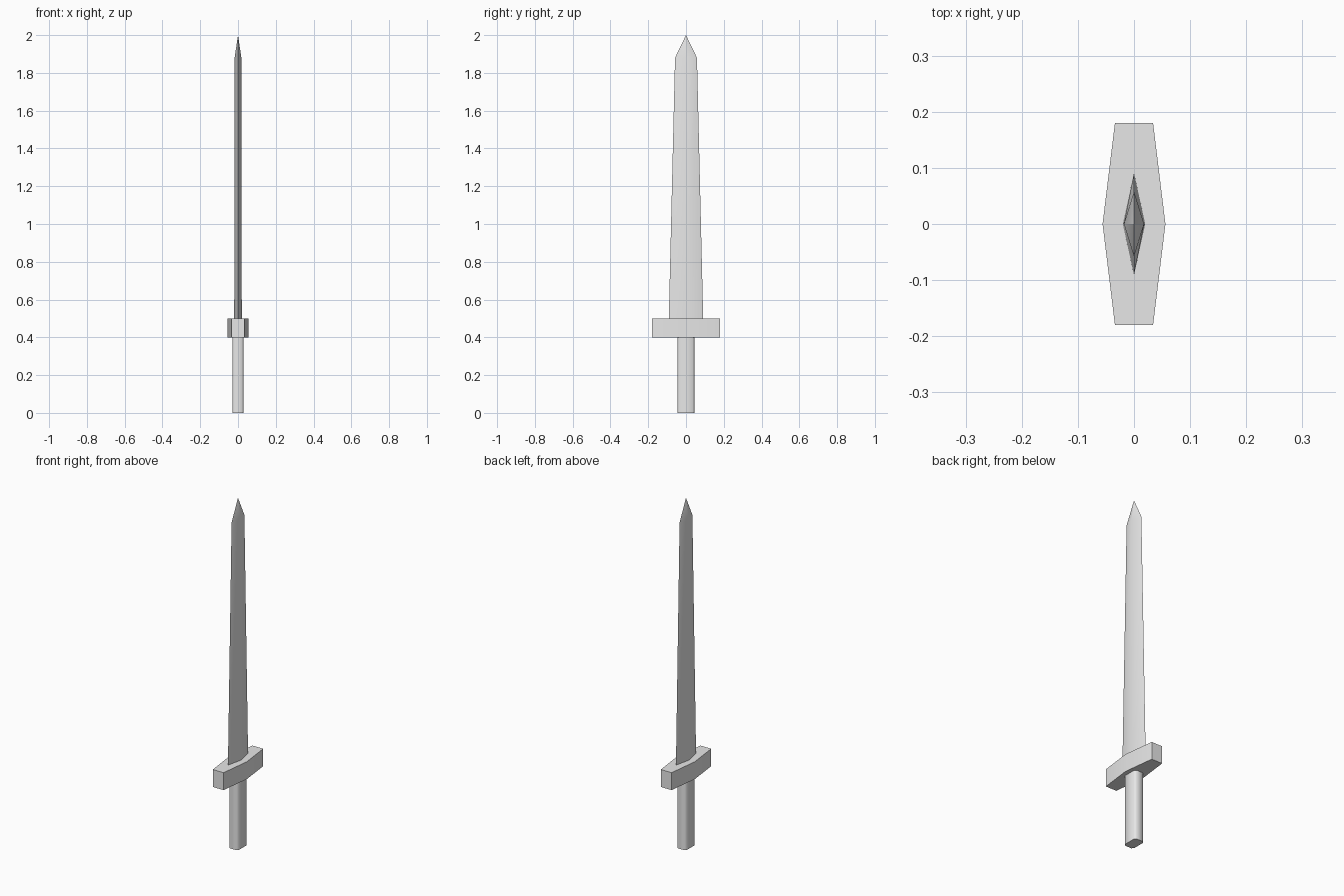
import bpy
import bmesh
import math

cube = bpy.data.objects.get("Cube")
if cube:
    bpy.data.objects.remove(cube, do_unlink=True)

# One plain grey for the whole sword
grey = bpy.data.materials.new("grey")
grey.use_nodes = True
colour = (0.8, 0.8, 0.8, 1)
grey.diffuse_color = colour
grey.node_tree.nodes["Principled BSDF"].inputs["Base Color"].default_value = colour


def mirrored(quarter):
    """Complete an outline from its +x +y quarter, listed from the x side to the y side."""
    half = quarter + [(-x, y) for x, y in reversed(quarter) if x > 0]
    return half + [(-x, -y) for x, y in half if (-x, -y) not in half]


def loft(name, sections, tip=None, smooth_angle=30):
    """Join (height, outline) sections, ending in a flat cap or a point."""
    bm = bmesh.new()
    rings = [[bm.verts.new((x, y, z)) for x, y in outline] for z, outline in sections]
    count = len(rings[0])
    for low, high in zip(rings, rings[1:]):
        for i in range(count):
            j = (i + 1) % count
            bm.faces.new((low[i], low[j], high[j], high[i]))
    bm.faces.new(rings[0][::-1])
    if tip is None:
        bm.faces.new(rings[-1])
    else:
        point = bm.verts.new((0, 0, tip))
        for i in range(count):
            bm.faces.new((rings[-1][i], rings[-1][(i + 1) % count], point))
    bmesh.ops.recalc_face_normals(bm, faces=bm.faces)
    mesh = bpy.data.meshes.new(name)
    bm.to_mesh(mesh)
    bm.free()
    mesh.materials.append(grey)
    obj = bpy.data.objects.new(name, mesh)
    bpy.context.collection.objects.link(obj)
    bpy.ops.object.select_all(action='DESELECT')
    obj.select_set(True)
    bpy.context.view_layer.objects.active = obj
    bpy.ops.object.shade_smooth_by_angle(angle=math.radians(smooth_angle))
    return obj


# Grip: a bar with chamfered corners
grip = mirrored([(0.03, 0.035), (0.02, 0.045)])
loft("grip", [(0, grip), (0.4, grip)], smooth_angle=60)

# Guard: long hexagon, widest in the middle
guard = mirrored([(0.056, 0), (0.034, 0.18)])
loft("guard", [(0.4, guard), (0.5, guard)])

# Blade: tapering diamond section with a pointed tip
base = mirrored([(0.02, 0), (0, 0.091)])
shoulder = mirrored([(0.018, 0), (0, 0.058)])
loft("blade", [(0.5, base), (1.88, shoulder)], tip=2.0)
